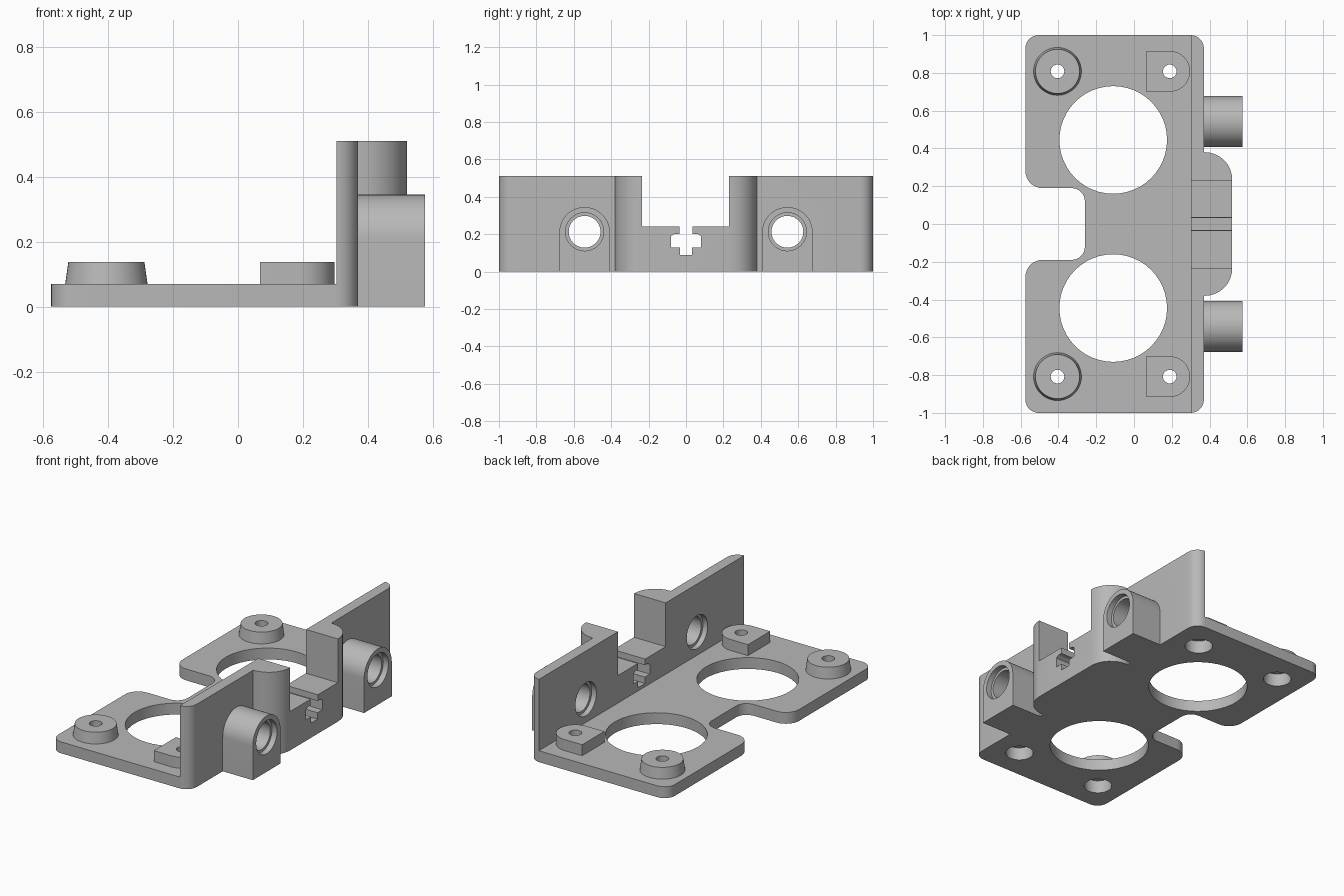
import bpy, bmesh
from math import sin, cos, pi, radians
from mathutils import Vector

old = bpy.data.objects.get("Cube")
if old:
    bpy.data.objects.remove(old, do_unlink=True)

grey = bpy.data.materials.new("light_grey")
grey.use_nodes = True
colour = (0.48, 0.48, 0.48, 1)
grey.diffuse_color = colour
grey.node_tree.nodes["Principled BSDF"].inputs["Base Color"].default_value = colour


def loft(name, rings):
    """Closed solid through rings of equal length."""
    bm = bmesh.new()
    loops = [[bm.verts.new(p) for p in ring] for ring in rings]
    bm.faces.new(loops[0][::-1])
    bm.faces.new(loops[-1])
    n = len(loops[0])
    for a, b in zip(loops, loops[1:]):
        for i in range(n):
            j = (i + 1) % n
            bm.faces.new((a[i], a[j], b[j], b[i]))
    bmesh.ops.recalc_face_normals(bm, faces=bm.faces)
    mesh = bpy.data.meshes.new(name)
    bm.to_mesh(mesh)
    bm.free()
    mesh.materials.append(grey)
    ob = bpy.data.objects.new(name, mesh)
    bpy.context.collection.objects.link(ob)
    return ob


def prism(name, profile, lo, hi, axis="z"):
    """Extrude an (x, y) profile along z, or a (y, z) profile along x."""
    def place(p, h):
        return (p[0], p[1], h) if axis == "z" else (h, p[0], p[1])
    return loft(name, [[place(p, h) for p in profile] for h in (lo, hi)])


def box(name, x0, x1, y0, y1, z0, z1):
    return prism(name, [(x0, y0), (x1, y0), (x1, y1), (x0, y1)], z0, z1)


def arc(cx, cy, r, start, end, n):
    return [(cx + r * cos(start + (end - start) * i / n),
             cy + r * sin(start + (end - start) * i / n)) for i in range(n + 1)]


def circle(cx, cy, r, n=48):
    return arc(cx, cy, r, 0, 2 * pi, n)[:-1]


def rounded(corners, steps=8):
    """Outline of right-angled corners (x, y, radius)."""
    out = []
    for i, (x, y, r) in enumerate(corners):
        p = Vector((x, y))
        if r == 0:
            out.append(p)
            continue
        u = (Vector(corners[i - 1][:2]) - p).normalized()
        v = (Vector(corners[(i + 1) % len(corners)][:2]) - p).normalized()
        c = p + (u + v) * r
        for k in range(steps + 1):
            t = pi / 2 * k / steps
            out.append(c - (v * cos(t) + u * sin(t)) * r)
    return out


def combine(target, other, operation):
    mod = target.modifiers.new(operation, "BOOLEAN")
    mod.operation = operation
    mod.solver = "EXACT"
    mod.object = other
    bpy.context.view_layer.objects.active = target
    bpy.ops.object.modifier_apply(modifier=mod.name)
    bpy.data.objects.remove(other, do_unlink=True)


# Plan outline: base plate, rear wall, central block and side notch
half = [(0.52, 0.38, 0.145), (0.37, 0.38, 0), (0.37, 1, 0.07),
        (-0.575, 1, 0.07), (-0.575, 0.19, 0.09), (-0.26, 0.19, 0.07)]
outline = half + [(x, -y, r) for x, y, r in reversed(half)]
body = prism("mounting_bracket", rounded(outline), 0, 0.51)

# Lower everything except the wall down to plate thickness
combine(body, box("plate_cut", -1, 0.303, -2, 2, 0.07, 1), "DIFFERENCE")

# Gap in the wall and the cross-shaped channel through the block
combine(body, box("gap_cut", 0.2, 0.7, -0.235, 0.23, 0.24, 1), "DIFFERENCE")
side = [(0.033, 0.09), (0.033, 0.13), (0.08, 0.13), (0.08, 0.19),
        (0.06, 0.202), (0.035, 0.202), (0.035, 0.3)]
channel = side + [(-y, z) for y, z in reversed(side)]
combine(body, prism("channel_cut", channel, 0.2, 0.7, "x"), "DIFFERENCE")

for s in (-1, 1):
    # Arched rod socket on the outside of the wall
    y = s * 0.542
    arch = [(y - 0.135, 0), (y + 0.135, 0)] + arc(y, 0.21, 0.135, 0, pi, 24)
    combine(body, prism("rod_socket", arch, 0.34, 0.575, "x"), "UNION")
    for lo, hi, r in ((0.2, 0.7, 0.085), (0.54, 0.7, 0.102), (0.2, 0.335, 0.102)):
        combine(body, prism("rod_hole", circle(y, 0.213, r), lo, hi, "x"), "DIFFERENCE")

    # Large round opening
    combine(body, prism("round_opening", circle(-0.11, s * 0.445, 0.285), -1, 1), "DIFFERENCE")

    # Tapered post and D-shaped pad
    y = s * 0.808
    post = loft("tapered_post", [[(px, py, z) for px, py in circle(-0.405, y, r)]
                                 for z, r in ((0.04, 0.131), (0.138, 0.117))])
    combine(body, post, "UNION")
    pad = [(0.067, y - 0.108)] + arc(0.189, y, 0.108, -pi / 2, pi / 2, 20) + [(0.067, y + 0.108)]
    combine(body, prism("d_pad", pad, 0.04, 0.138), "UNION")

    # Screw holes with wide recesses underneath
    for x in (-0.405, 0.189):
        combine(body, prism("screw_hole", circle(x, y, 0.036, 32), -1, 1), "DIFFERENCE")
        combine(body, prism("screw_recess", circle(x, y, 0.08, 32), -1, 0.08), "DIFFERENCE")

bpy.ops.object.select_all(action="DESELECT")
body.select_set(True)
bpy.context.view_layer.objects.active = body
bpy.ops.object.shade_smooth_by_angle(angle=radians(30))
